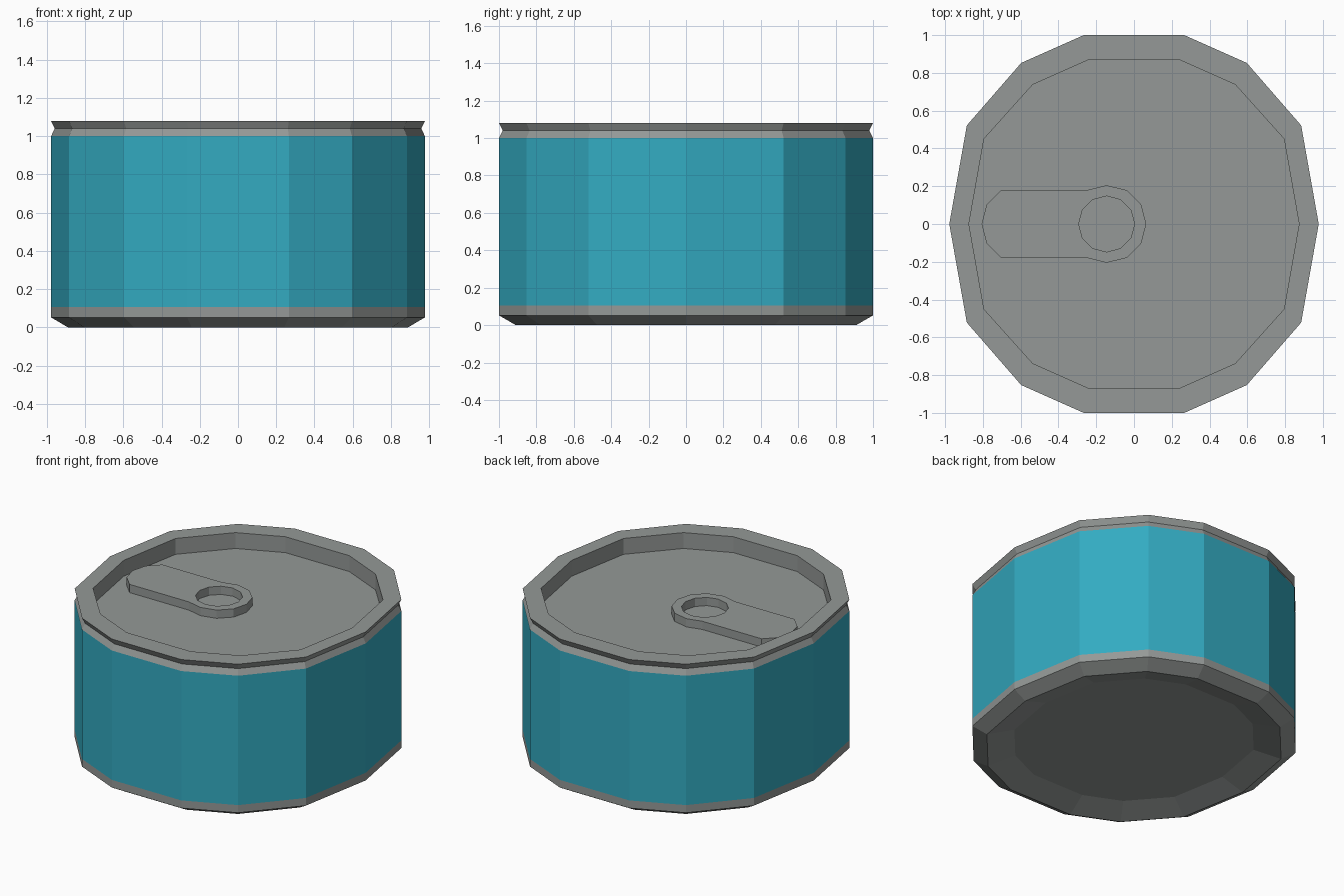
import bpy, bmesh, math

if "Cube" in bpy.data.objects:
    bpy.data.objects.remove(bpy.data.objects["Cube"])


def material(name, rgb):
    m = bpy.data.materials.new(name)
    m.diffuse_color = (*rgb, 1)
    m.use_nodes = True
    m.node_tree.nodes["Principled BSDF"].inputs["Base Color"].default_value = m.diffuse_color
    return m


METAL = material("grey metal", (0.297, 0.317, 0.308))
LABEL = material("teal label", (0.033, 0.405, 0.535))


def make_object(name, bm, mats):
    bmesh.ops.recalc_face_normals(bm, faces=bm.faces)
    mesh = bpy.data.meshes.new(name)
    bm.to_mesh(mesh)
    bm.free()
    for m in mats:
        mesh.materials.append(m)
    ob = bpy.data.objects.new(name, mesh)
    bpy.context.collection.objects.link(ob)
    return ob


def full_ring(quarter):
    """Mirror a quarter outline (first point on the x axis) into a closed loop."""
    half = quarter + [(-x, y) for x, y in reversed(quarter)]
    return half + [(x, -y) for x, y in reversed(half[1:-1])]


def bridge(bm, a, b):
    n = len(a)
    return [bm.faces.new((a[i], a[(i + 1) % n], b[(i + 1) % n], b[i])) for i in range(n)]


# Can body: 14-sided outline swept through a profile of (scale, height)
OUTER = full_ring([(0.978, 0), (0.885, 0.522), (0.597, 0.853), (0.266, 1.0)])
INNER = full_ring([(0.874, 0), (0.794, 0.451), (0.536, 0.738), (0.245, 0.867)])
profile = [(OUTER, 0.74, 0.05), (OUTER, 0.91, 0.0), (OUTER, 1, 0.052),
           (OUTER, 1, 0.105), (OUTER, 1, 1.0), (OUTER, 0.98, 1.04),
           (OUTER, 1, 1.08), (INNER, 1, 1.08), (INNER, 1, 0.97)]
bm = bmesh.new()
rings = [[bm.verts.new((x * s, y * s, z)) for x, y in outline] for outline, s, z in profile]
bm.faces.new(rings[0])
bm.faces.new(rings[-1])
for i in range(len(rings) - 1):
    for f in bridge(bm, rings[i], rings[i + 1]):
        f.material_index = 1 if i == 3 else 0  # label wraps the main wall
make_object("can_body", bm, [METAL, LABEL])

# Pull tab: ring with a long rounded handle, cut through by a 12-sided hole
CX, Z0, Z1 = -0.145, 0.97, 1.027
upper = [(0.065, 0), (0.038, 0.103), (-0.038, 0.179), (CX, 0.205),
         (-0.25, 0.179), (-0.705, 0.179), (-0.78, 0.103), (-0.807, 0)]
tab = upper + [(x, -y) for x, y in reversed(upper[1:-1])]
hole = [(CX + 0.148 * math.cos(k * math.pi / 6), 0.148 * math.sin(k * math.pi / 6))
        for k in range(12)]
bm = bmesh.new()
levels = []
for z in (Z0, Z1):
    loops = [[bm.verts.new((x, y, z)) for x, y in pts] for pts in (tab, hole)]
    edges = [bm.edges.new((lp[i], lp[(i + 1) % len(lp)])) for lp in loops for i in range(len(lp))]
    bmesh.ops.triangle_fill(bm, edges=edges, use_beauty=True, use_dissolve=False)
    levels.append(loops)
for low, high in zip(*levels):
    bridge(bm, low, high)
make_object("pull_tab", bm, [METAL])
